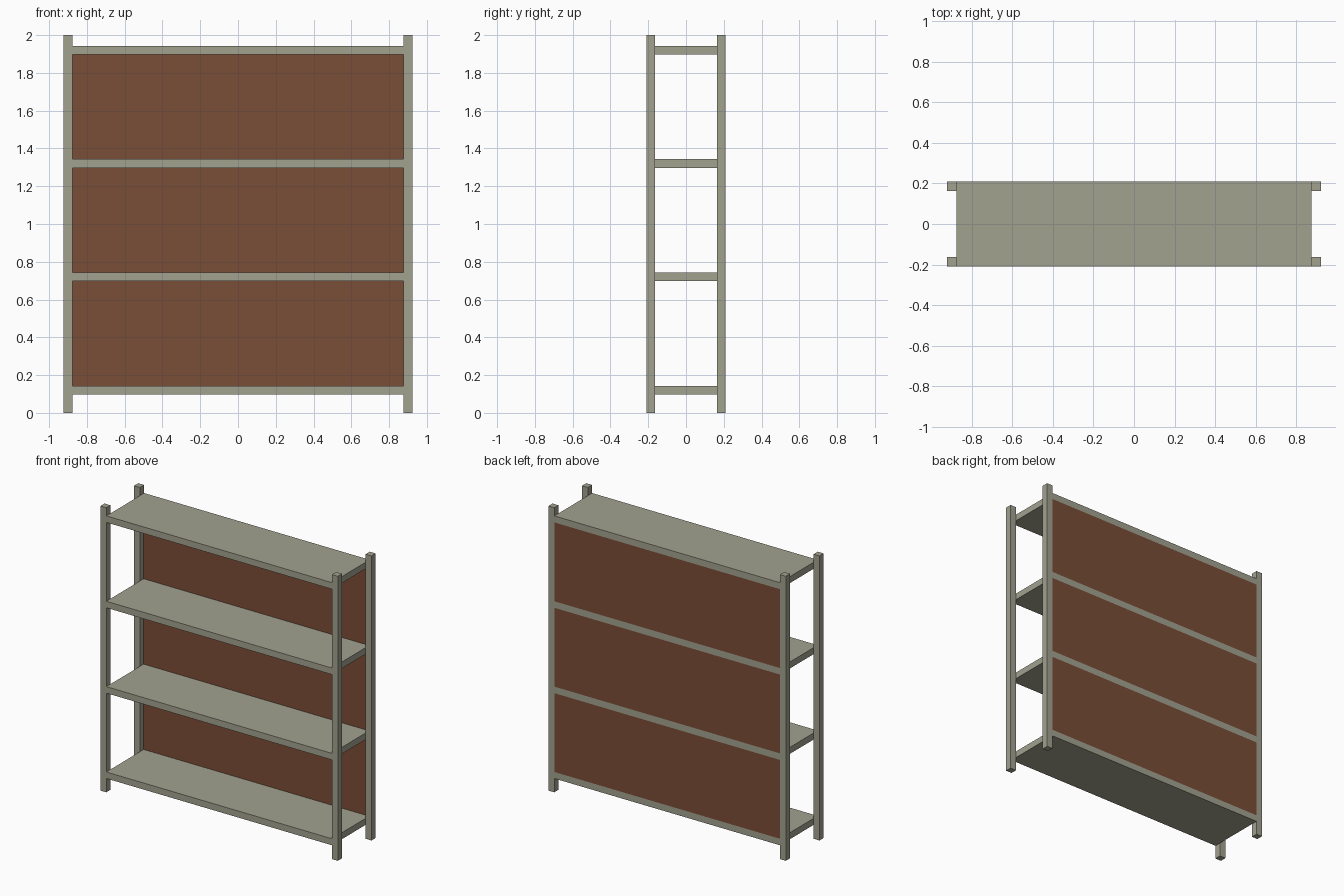
import bpy
import bmesh
from mathutils import Matrix

if "Cube" in bpy.data.objects:
    bpy.data.objects.remove(bpy.data.objects["Cube"], do_unlink=True)


def make_material(name, rgb):
    mat = bpy.data.materials.new(name)
    mat.use_nodes = True
    color = (*rgb, 1.0)
    mat.diffuse_color = color
    mat.node_tree.nodes["Principled BSDF"].inputs["Base Color"].default_value = color
    return mat


def box(name, lo, hi, mat):
    """Add a box spanning the two corners."""
    mesh = bpy.data.meshes.new(name)
    bm = bmesh.new()
    size = [b - a for a, b in zip(lo, hi)]
    centre = [(a + b) / 2 for a, b in zip(lo, hi)]
    bmesh.ops.create_cube(bm, size=1, matrix=Matrix.Translation(centre) @ Matrix.Diagonal((*size, 1)))
    bm.to_mesh(mesh)
    bm.free()
    mesh.materials.append(mat)
    obj = bpy.data.objects.new(name, mesh)
    bpy.context.collection.objects.link(obj)


metal = make_material("grey green metal", (0.36, 0.36, 0.28))
board = make_material("brown board", (0.195, 0.075, 0.038))

HALF_W, HALF_D, HEIGHT = 0.923, 0.21, 2.0
BAR = 0.046
INNER_W, INNER_D = HALF_W - BAR, HALF_D - BAR
SHELF_BOTTOMS = [0.097 + 0.6 * i for i in range(4)]

# Corner posts
for y_name, y in (("front", -HALF_D), ("back", INNER_D)):
    for x_name, x in (("right", -HALF_W), ("left", INNER_W)):
        box(f"{y_name}_{x_name}_post", (x, y, 0), (x + BAR, y + BAR, HEIGHT), metal)

# Shelves
for i, z in enumerate(SHELF_BOTTOMS):
    box(f"shelf_{i + 1}", (-INNER_W, -HALF_D, z), (INNER_W, HALF_D, z + BAR), metal)

# Thin back panels, flush with the rear edges of the shelves
for i, (low, high) in enumerate(zip(SHELF_BOTTOMS, SHELF_BOTTOMS[1:])):
    box(f"back_panel_{i + 1}", (-INNER_W, HALF_D - 0.006, low + BAR), (INNER_W, HALF_D, high), board)
